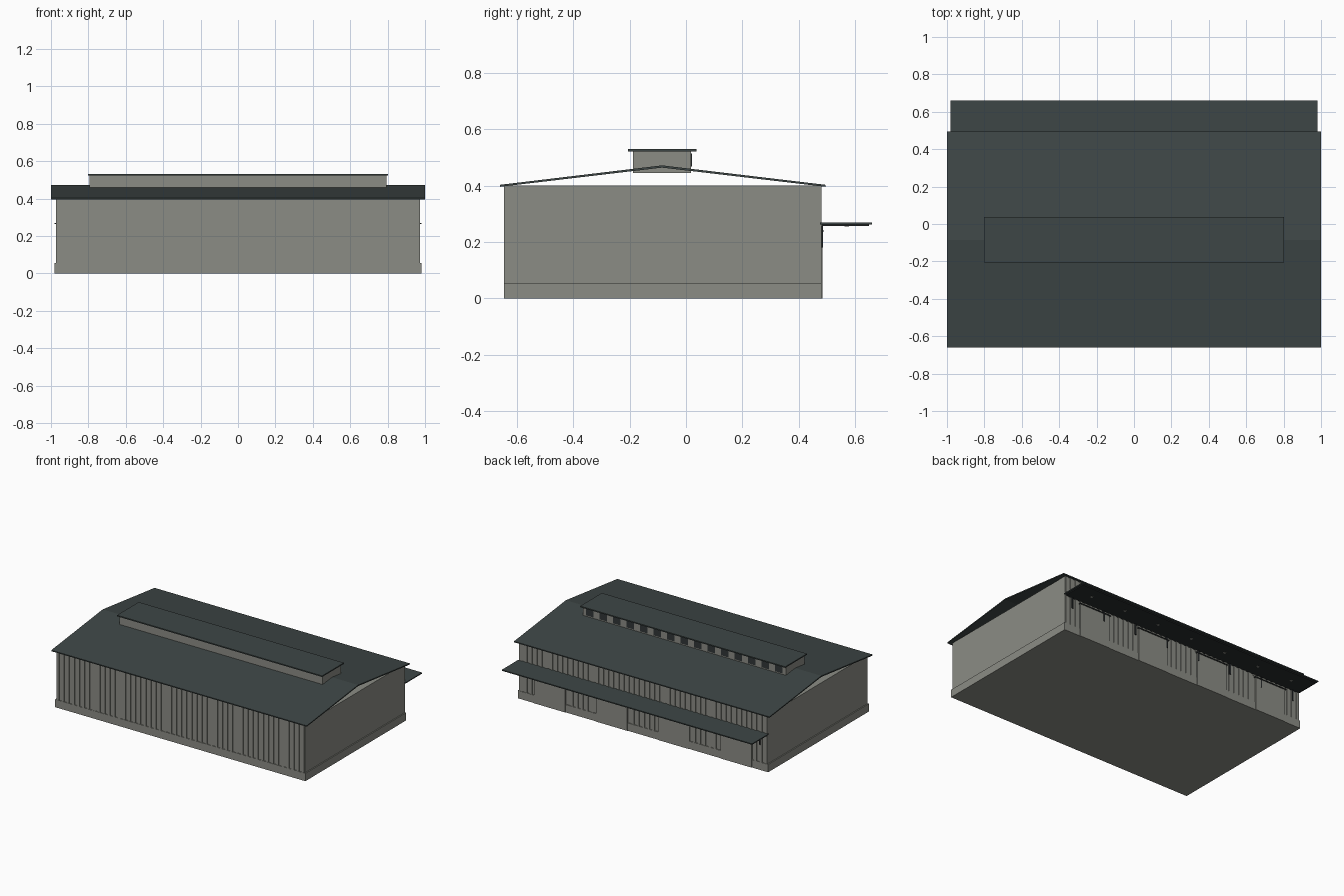
import bpy
import bmesh

default = bpy.data.objects.get("Cube")
if default:
    bpy.data.objects.remove(default, do_unlink=True)


def material(name, r, g, b):
    m = bpy.data.materials.new(name)
    m.use_nodes = True
    m.diffuse_color = (r, g, b, 1)
    m.node_tree.nodes["Principled BSDF"].inputs["Base Color"].default_value = (r, g, b, 1)
    return m


WALL = material("wall grey", 0.26, 0.265, 0.235)
ROOF = material("roof slate", 0.048, 0.062, 0.061)
DARK = material("dark trim", 0.022, 0.026, 0.027)
GLASS = material("window glass", 0.03, 0.036, 0.038)


def finish(name, bm, mat):
    bmesh.ops.recalc_face_normals(bm, faces=bm.faces)
    mesh = bpy.data.meshes.new(name)
    bm.to_mesh(mesh)
    bm.free()
    mesh.materials.append(mat)
    obj = bpy.data.objects.new(name, mesh)
    bpy.context.collection.objects.link(obj)
    return obj


def add_box(bm, x, y, z):
    """Add a box from (low, high) pairs on each axis."""
    cube = bmesh.ops.create_cube(bm, size=1)["verts"]
    for v in cube:
        v.co = [(a + b) / 2 + c * (b - a) for (a, b), c in zip((x, y, z), v.co)]


def boxes(name, mat, *specs):
    bm = bmesh.new()
    for spec in specs:
        add_box(bm, *spec)
    return finish(name, bm, mat)


def row(count, reach):
    """Evenly spaced positions from -reach to reach."""
    return [-reach + 2 * reach * i / (count - 1) for i in range(count)]


def span(centre, half):
    return (centre - half, centre + half)


FRONT, BACK, EAVE = -0.64, 0.475, 0.4

# Hall body and plinth
boxes("hall_walls", WALL, ((-0.972, 0.972), (FRONT, BACK), (0, EAVE)))
boxes("plinth", WALL, ((-0.98, 0.98), (FRONT - 0.006, BACK + 0.006), (0, 0.055)))

# Ribbed cladding on the long walls, leaving the door bays clear at the back
doors = row(4, 0.73)
ribs = row(49, 0.96)
boxes("front_cladding", WALL,
      *[(span(x, 0.01), (FRONT - 0.005, FRONT), (0.055, EAVE)) for x in ribs])
back = []
for x in ribs:
    in_bay = any(abs(x - d) < 0.135 for d in doors)
    back.append((span(x, 0.01), (BACK, BACK + 0.005), (0.245 if in_bay else 0.055, EAVE)))
boxes("back_cladding", WALL, *back)

# Thin pitched roof, open at the gables
profile = [(-0.66, 0.396), (-0.085, 0.464), (0.495, 0.396),
           (0.495, 0.403), (-0.085, 0.472), (-0.66, 0.403)]
bm = bmesh.new()
rings = [[bm.verts.new((x, y, z)) for y, z in profile] for x in (-1, 1)]
for i in range(len(profile)):
    j = (i + 1) % len(profile)
    bm.faces.new((rings[0][i], rings[0][j], rings[1][j], rings[1][i]))
for ring in rings:
    a, b, c, d, e, f = ring
    bm.faces.new((a, b, e, f))
    bm.faces.new((b, c, d, e))
finish("main_roof", bm, ROOF)

# Ridge monitor with a flat cap and a row of back windows
boxes("ridge_monitor", WALL, ((-0.795, 0.795), (-0.188, 0.018), (0.445, 0.522)))
boxes("monitor_roof", ROOF, ((-0.803, 0.803), (-0.206, 0.037), (0.522, 0.53)))
boxes("monitor_windows", GLASS,
      *[(span(x, 0.029), (0.016, 0.021), (0.468, 0.514)) for x in row(15, 0.74)])

# Loading doors with dark head rails
boxes("loading_doors", WALL,
      *[(span(x, 0.122), (BACK, BACK + 0.009), (0, 0.235)) for x in doors])
boxes("door_rails", DARK,
      *[(span(x, 0.128), (BACK, BACK + 0.013), (0.235, 0.242)) for x in doors])

# Canopy over the doors, with soffit, wall brackets and downlights
boxes("canopy", ROOF, ((-0.98, 0.98), (BACK, 0.66), (0.263, 0.27)))
boxes("canopy_soffit", DARK, ((-0.97, 0.97), (BACK, 0.65), (0.257, 0.263)))
boxes("canopy_brackets", DARK,
      *[(span(x, 0.005), (BACK, BACK + 0.011), (0.18, 0.258)) for x in row(8, 0.916)])
boxes("canopy_lights", WALL,
      *[(span(x, 0.008), span(0.57, 0.008), (0.255, 0.258)) for x in row(7, 0.83)])
